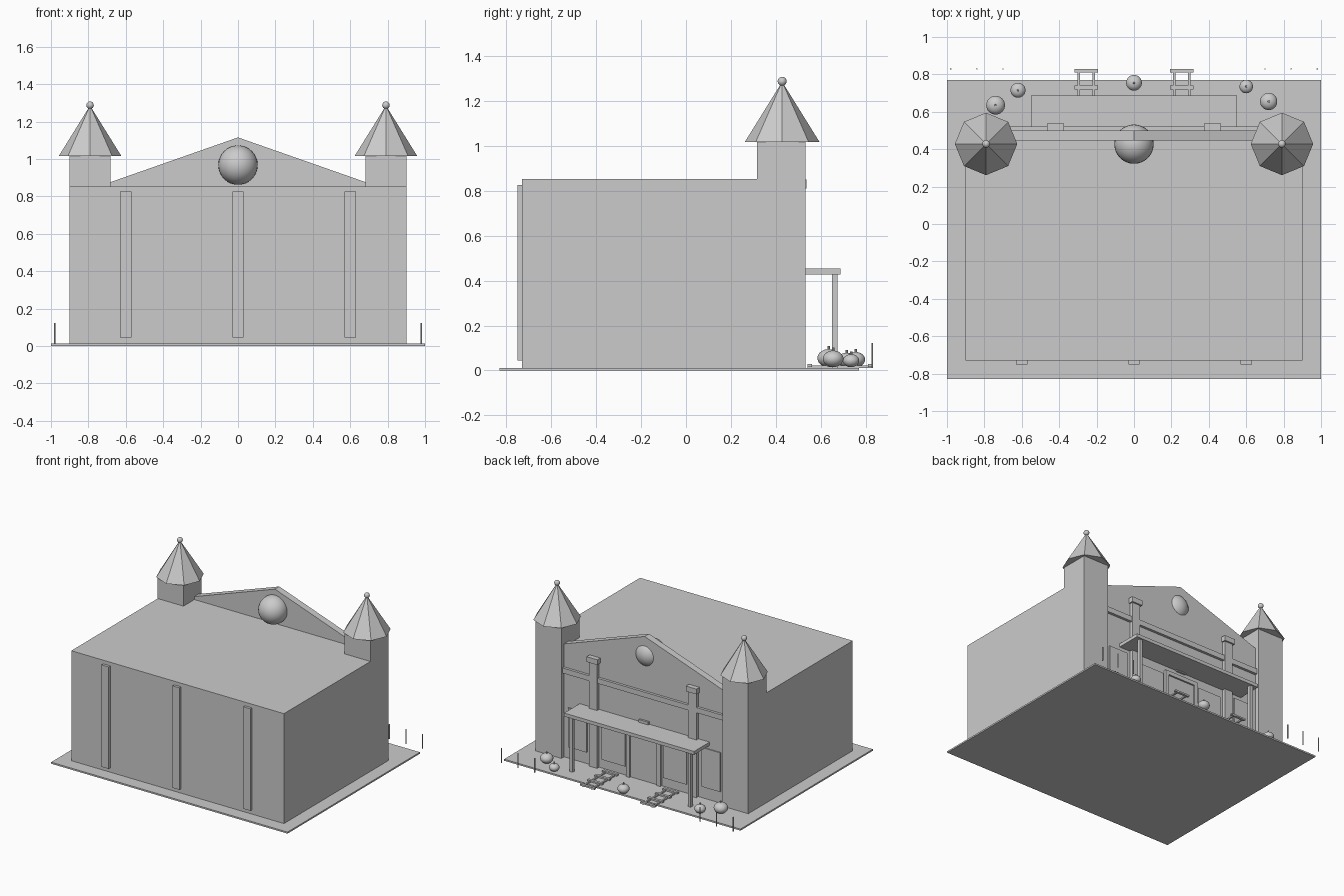
import bpy, bmesh, math

if "Cube" in bpy.data.objects:
    bpy.data.objects.remove(bpy.data.objects["Cube"])

stone = bpy.data.materials.new("plain_grey")
stone.use_nodes = True
GREY = (0.6, 0.6, 0.6, 1)
stone.diffuse_color = GREY
stone.node_tree.nodes["Principled BSDF"].inputs["Base Color"].default_value = GREY


def finish(name, bm, smooth=False):
    mesh = bpy.data.meshes.new(name)
    bmesh.ops.recalc_face_normals(bm, faces=bm.faces)
    for f in bm.faces:
        f.smooth = smooth
    bm.to_mesh(mesh)
    bm.free()
    obj = bpy.data.objects.new(name, mesh)
    mesh.materials.append(stone)
    bpy.context.collection.objects.link(obj)
    return obj


def box(name, x, y, z):
    """Box from (low, high) ranges on each axis."""
    bm = bmesh.new()
    bmesh.ops.create_cube(bm, size=1)
    for v in bm.verts:
        v.co = [r[0] + (c + 0.5) * (r[1] - r[0]) for c, r in zip(v.co, (x, y, z))]
    return finish(name, bm)


def block(name, cx, width, y, z):
    return box(name, (cx - width / 2, cx + width / 2), y, z)


def cone(name, x, y, z, r1, r2, sides):
    bm = bmesh.new()
    bmesh.ops.create_cone(bm, cap_ends=True, segments=sides, radius1=r1, radius2=r2, depth=z[1] - z[0])
    obj = finish(name, bm)
    obj.location = (x, y, (z[0] + z[1]) / 2)
    return obj


def ball(name, x, y, z, r, squash=1):
    bm = bmesh.new()
    bmesh.ops.create_uvsphere(bm, u_segments=32, v_segments=16, radius=r)
    bmesh.ops.scale(bm, vec=(1, 1, squash), verts=bm.verts)
    obj = finish(name, bm, True)
    obj.location = (x, y, z)
    return obj


# Ground slab and main hall
box("ground_slab", (-1, 1), (-0.83, 0.77), (0, 0.012))
box("main_hall", (-0.9, 0.9), (-0.73, 0.5), (0.012, 0.853))

# Ribs on the plain wall
for x in (-0.6, 0, 0.6):
    block("wall_rib", x, 0.06, (-0.75, -0.725), (0.045, 0.825))

# Gable with a round ornament
bm = bmesh.new()
outline = [(-0.69, 0.85), (0.69, 0.85), (0.69, 0.873), (0, 1.115), (-0.69, 0.873)]
face = bm.faces.new([bm.verts.new((x, 0.447, z)) for x, z in outline])
ext = bmesh.ops.extrude_face_region(bm, geom=[face])
new_verts = [g for g in ext["geom"] if isinstance(g, bmesh.types.BMVert)]
bmesh.ops.translate(bm, vec=(0, 0.053, 0), verts=new_verts)
finish("gable", bm)
ball("gable_globe", 0, 0.427, 0.967, 0.105)

# Facade trim and canopy
box("facade_band", (-0.69, 0.69), (0.49, 0.52), (0.66, 0.70))
box("canopy", (-0.55, 0.55), (0.49, 0.688), (0.428, 0.454))
block("keystone", 0, 0.08, (0.49, 0.515), (0.42, 0.475))
box("door_leaf", (-0.115, 0.115), (0.49, 0.505), (0.012, 0.36))
box("door_lintel", (-0.145, 0.145), (0.49, 0.518), (0.36, 0.39))

for s in (-1, 1):
    # Towers
    x = s * 0.791
    block("tower", x, 0.218, (0.315, 0.533), (0.012, 1.018))
    cone("tower_roof", x, 0.428, (1.016, 1.285), 0.167, 0, 8)
    ball("tower_finial", x, 0.428, 1.287, 0.02)

    # Pilasters, canopy posts and facade openings
    block("pilaster", s * 0.42, 0.07, (0.49, 0.525), (0.012, 0.815))
    block("pilaster_cap", s * 0.42, 0.09, (0.49, 0.537), (0.81, 0.85))
    block("canopy_post", s * 0.5, 0.025, (0.65, 0.675), (0.012, 0.43))
    block("door_jamb", s * 0.13, 0.03, (0.49, 0.518), (0.012, 0.36))
    block("window_panel", s * 0.26, 0.2, (0.49, 0.508), (0.08, 0.36))
    block("side_panel", s * 0.565, 0.16, (0.49, 0.508), (0.1, 0.4))

    # Ladders lying on the ground
    for dx in (-0.04, 0.04):
        block("ladder_rail", s * 0.255 + dx, 0.012, (0.54, 0.83), (0.012, 0.022))
    for i in range(4):
        y = 0.82 - 0.09 * i
        block("ladder_rung", s * 0.255, 0.125, (y - 0.01, y + 0.01), (0.016, 0.028))

    # Slim stakes beyond the slab
    for px in (0.70, 0.84, 0.98):
        cone("stake", s * px, 0.829, (0.012, 0.122), 0.004, 0.004, 8)

# Pumpkins with stems
for x, y, r in ((-0.74, 0.635, 0.05), (-0.62, 0.715, 0.04), (0, 0.755, 0.042),
                (0.6, 0.735, 0.036), (0.72, 0.655, 0.046)):
    ball("pumpkin", x, y, 0.015 + r * 0.8, r, 0.8)
    top = 0.015 + r * 1.6
    cone("pumpkin_stem", x, y, (top - 0.005, top + 0.013), 0.006, 0.005, 8)
